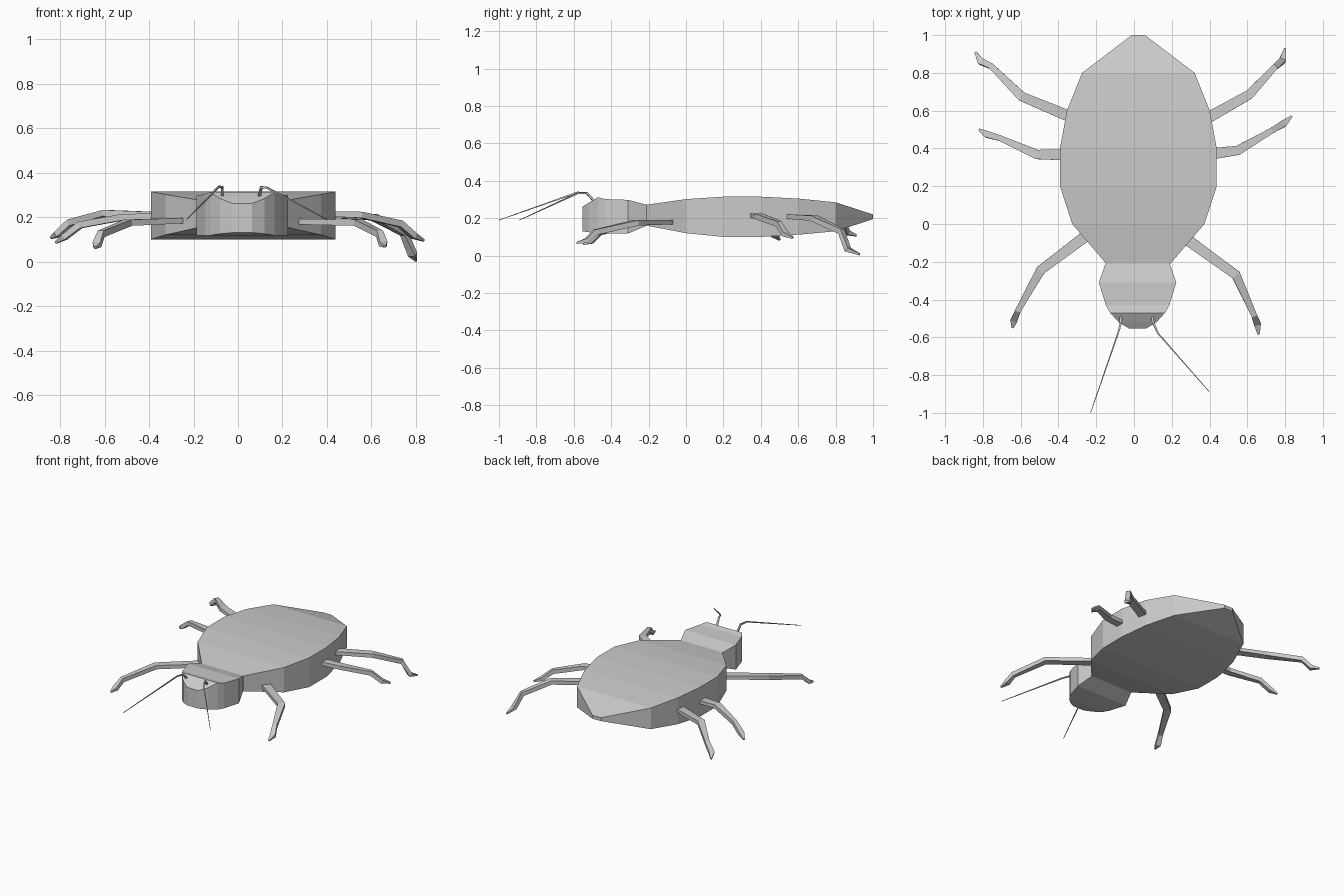
import bpy, bmesh
from mathutils import Vector


def skin_rings(name, rings):
    """Join equal-sized rings of points into a closed flat-faced mesh."""
    bm = bmesh.new()
    loops = [[bm.verts.new(p) for p in ring] for ring in rings]
    n = len(loops[0])
    for a, b in zip(loops, loops[1:]):
        for i in range(n):
            j = (i + 1) % n
            bm.faces.new((a[i], a[j], b[j], b[i]))
    bm.faces.new(loops[0])
    bm.faces.new(loops[-1])
    bmesh.ops.recalc_face_normals(bm, faces=bm.faces)
    mesh = bpy.data.meshes.new(name)
    bm.to_mesh(mesh)
    bm.free()
    obj = bpy.data.objects.new(name, mesh)
    bpy.context.collection.objects.link(obj)
    return obj


def slab(name, cx, stations):
    """Stations along y: (y, half width, bottom z, top z)."""
    return skin_rings(name, [[(cx - w, y, lo), (cx + w, y, lo), (cx + w, y, hi), (cx - w, y, hi)]
                             for y, w, lo, hi in stations])


def limb(name, path, sizes):
    """Box-section limb along a path; sizes are (width, thickness) per point."""
    pts = [Vector(p) for p in path]
    rings = []
    for i, (p, (w, t)) in enumerate(zip(pts, sizes)):
        d = (pts[min(i + 1, len(pts) - 1)] - pts[max(i - 1, 0)]).normalized()
        side = d.cross(Vector((0, 0, 1))).normalized()
        up = side.cross(d)
        rings.append([p + side * (a * w / 2) + up * (b * t / 2)
                      for a, b in ((-1, -1), (1, -1), (1, 1), (-1, 1))])
    return skin_rings(name, rings)


# Flat oval body
slab("body", 0.023, [
    (-0.21, 0.17, 0.16, 0.272), (0.0, 0.35, 0.12, 0.302), (0.2, 0.415, 0.10, 0.315),
    (0.4, 0.415, 0.10, 0.315), (0.6, 0.378, 0.112, 0.305), (0.8, 0.298, 0.13, 0.285),
    (1.0, 0.035, 0.195, 0.22)])

# Head with sloping face
slab("head", 0.019, [
    (-0.21, 0.17, 0.16, 0.272), (-0.31, 0.205, 0.118, 0.298), (-0.43, 0.168, 0.118, 0.302),
    (-0.47, 0.145, 0.118, 0.312), (-0.52, 0.10, 0.125, 0.283), (-0.553, 0.045, 0.13, 0.262)])

# Six legs, each posed a little differently
leg_sizes = [(0.06, 0.024), (0.05, 0.028), (0.03, 0.03), (0.036, 0.026), (0.01, 0.01)]
legs = {
    "front_leg_right": [(0.25, -0.06, 0.18), (0.54, -0.27, 0.175), (0.637, -0.485, 0.125),
                        (0.653, -0.53, 0.08), (0.66, -0.585, 0.068)],
    "front_leg_left": [(-0.23, -0.045, 0.185), (-0.495, -0.245, 0.175), (-0.615, -0.46, 0.125),
                       (-0.635, -0.51, 0.075), (-0.643, -0.55, 0.062)],
    "middle_leg_right": [(0.40, 0.37, 0.215), (0.55, 0.39, 0.21), (0.73, 0.495, 0.17),
                         (0.79, 0.53, 0.115), (0.835, 0.57, 0.095)],
    "middle_leg_left": [(-0.36, 0.367, 0.205), (-0.515, 0.368, 0.2), (-0.71, 0.455, 0.165),
                        (-0.78, 0.475, 0.11), (-0.82, 0.50, 0.085)],
    "rear_leg_right": [(0.37, 0.55, 0.21), (0.61, 0.685, 0.2), (0.745, 0.83, 0.13),
                       (0.785, 0.865, 0.032), (0.80, 0.93, 0.006)],
    "rear_leg_left": [(-0.33, 0.565, 0.21), (-0.595, 0.675, 0.218), (-0.755, 0.835, 0.175),
                      (-0.81, 0.86, 0.122), (-0.84, 0.91, 0.107)],
}
for name, path in legs.items():
    limb(name, path, leg_sizes)

# Thin bent antennae
antenna_sizes = [(0.012, 0.012), (0.011, 0.011), (0.008, 0.008), (0.003, 0.003)]
limb("antenna_left", [(-0.07, -0.49, 0.29), (-0.071, -0.53, 0.334), (-0.085, -0.58, 0.338),
                      (-0.23, -1.0, 0.19)], antenna_sizes)
limb("antenna_right", [(0.095, -0.49, 0.29), (0.105, -0.53, 0.334), (0.128, -0.58, 0.333),
                       (0.40, -0.89, 0.19)], antenna_sizes)
